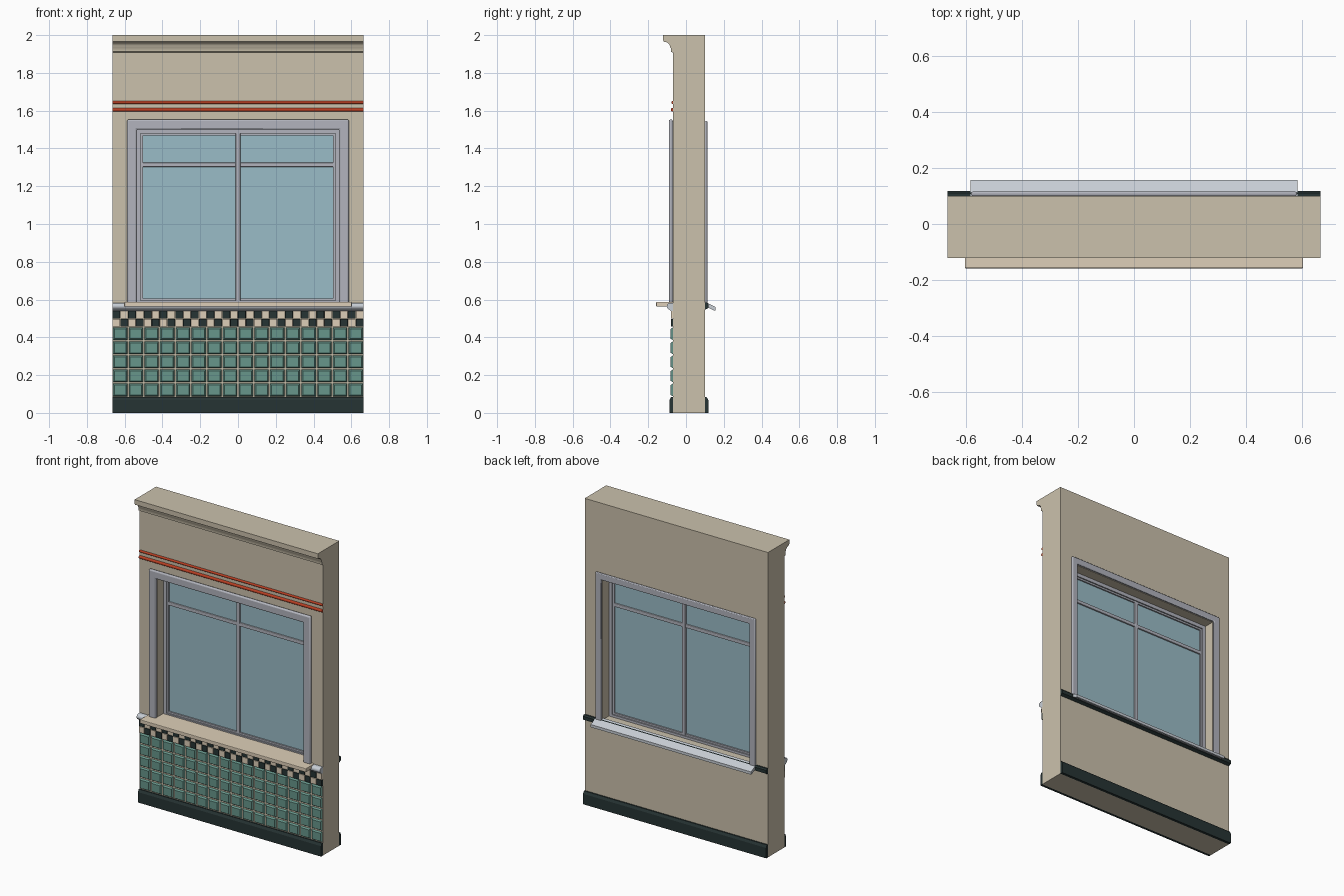
import bpy, bmesh, math

if "Cube" in bpy.data.objects:
    bpy.data.objects.remove(bpy.data.objects["Cube"], do_unlink=True)


def material(name, rgb):
    m = bpy.data.materials.new(name)
    m.use_nodes = True
    col = [(c / 255 / 12.92 if c < 11 else ((c / 255 + 0.055) / 1.055) ** 2.4) for c in rgb] + [1]
    m.diffuse_color = col
    m.node_tree.nodes["Principled BSDF"].inputs["Base Color"].default_value = col
    return m


BEIGE = material("beige plaster", (203, 193, 172))
CREAM = material("cream stone", (222, 207, 184))
GREY = material("grey frame", (178, 180, 189))
PALE = material("pale grey trim", (199, 205, 212))
GLASS = material("blue glass", (154, 188, 199))
GREEN = material("green tile", (103, 150, 139))
DARK = material("dark tile", (38, 51, 51))
RED = material("red stripe", (186, 64, 36))

W = 0.665            # half width of the wall
FRONT, BACK = -0.07, 0.10


def finish(name, bm, mats, bevel=0, smooth=False):
    bmesh.ops.recalc_face_normals(bm, faces=bm.faces)
    mesh = bpy.data.meshes.new(name)
    bm.to_mesh(mesh)
    bm.free()
    ob = bpy.data.objects.new(name, mesh)
    bpy.context.collection.objects.link(ob)
    for m in mats:
        mesh.materials.append(m)
    if bevel:
        mod = ob.modifiers.new("bevel", "BEVEL")
        mod.width, mod.segments = bevel, 2
    if smooth:
        bpy.ops.object.select_all(action="DESELECT")
        ob.select_set(True)
        bpy.context.view_layer.objects.active = ob
        bpy.ops.object.shade_smooth_by_angle(angle=math.radians(40))
    return ob


def extrude(name, points, offset, mat, **kw):
    """Extrude a closed outline of 3D points along an offset."""
    bm = bmesh.new()
    face = bm.faces.new([bm.verts.new(p) for p in points])
    res = bmesh.ops.extrude_face_region(bm, geom=[face], use_keep_orig=True)
    moved = [v for v in res["geom"] if isinstance(v, bmesh.types.BMVert)]
    bmesh.ops.translate(bm, verts=moved, vec=offset)
    return finish(name, bm, [mat], **kw)


def moulding(name, profile, mat, half=W, **kw):
    """Run a (y, z) profile across the wall."""
    return extrude(name, [(-half, y, z) for y, z in profile], (2 * half, 0, 0), mat, **kw)


def box(name, x0, x1, y0, y1, z0, z1, mat, **kw):
    pts = [(x0, y0, z0), (x0, y1, z0), (x0, y1, z1), (x0, y0, z1)]
    return extrude(name, pts, (x1 - x0, 0, 0), mat, **kw)


def ring(name, outer, inner, y0, y1, mat, **kw):
    """Rectangular frame; outer and inner are (half width, bottom, top)."""
    bm = bmesh.new()

    def loop(r, y):
        h, b, t = r
        return [bm.verts.new(p) for p in ((-h, y, b), (h, y, b), (h, y, t), (-h, y, t))]

    loops = [loop(outer, y0), loop(inner, y0), loop(inner, y1), loop(outer, y1)]
    for k in range(4):
        a, b = loops[k], loops[(k + 1) % 4]
        for i in range(4):
            j = (i + 1) % 4
            bm.faces.new((a[i], a[j], b[j], b[i]))
    return finish(name, bm, [mat], **kw)


def casing(name, half, top, width, bottom, y0, y1, bevel):
    """Three-sided surround around the opening."""
    i, t = half - width, top - width
    outline = [(-half, bottom), (-half, top), (half, top), (half, bottom),
               (i, bottom), (i, t), (-i, t), (-i, bottom)]
    extrude(name, [(x, y0, z) for x, z in outline], (0, y1 - y0, 0), GREY, bevel=bevel, smooth=True)


# Wall with window opening
ring("wall", (W, 0, 2), (0.537, 0.58, 1.503), FRONT, BACK, BEIGE)

# Cornice: straight lip, cove and small bead
cove = [(-0.118 + 0.034 * math.sin(a), 1.935 + 0.03 * math.cos(a))
        for a in [math.pi / 2 * k / 6 for k in range(7)]]
moulding("cornice", [(FRONT, 2), (-0.122, 2), (-0.122, 1.972), (-0.118, 1.972)] + cove
         + [(-0.08, 1.93), (-0.08, 1.912), (FRONT, 1.908)], BEIGE, smooth=True)

# Half-round red stripes
for name, z, r in (("upper_stripe", 1.644, 0.008), ("lower_stripe", 1.605, 0.010)):
    arc = [math.pi * k / 8 for k in range(9)]
    moulding(name, [(FRONT - r * math.sin(a), z + r * math.cos(a)) for a in arc], RED, smooth=True)

# Window surrounds
casing("front_casing", 0.587, 1.553, 0.052, 0.58, -0.091, FRONT, 0.008)
casing("back_casing", 0.58, 1.545, 0.042, 0.575, BACK, 0.115, 0.005)

# Window frame, bars and glass
ring("window_frame", (0.537, 0.58, 1.503), (0.515, 0.595, 1.48), -0.008, 0.032, GREY)
ring("window_sash", (0.52, 0.59, 1.485), (0.504, 0.606, 1.469), 0.0, 0.024, GREY)
box("mullion", -0.013, 0.013, -0.002, 0.026, 0.59, 1.485, GREY, bevel=0.004)
box("transom", -0.51, 0.51, 0.0, 0.024, 1.302, 1.325, GREY, bevel=0.004)
box("glass", -0.51, 0.51, 0.009, 0.015, 0.6, 1.475, GLASS)

# Front sill on a rounded band
box("front_sill", -0.603, 0.603, -0.158, -0.004, 0.562, 0.587, CREAM, bevel=0.004)
nose = [(-0.082 - 0.02 * math.sin(a), 0.565 + 0.018 * math.cos(a))
        for a in [math.pi * 0.8 * k / 8 for k in range(9)]]
moulding("sill_band", [(FRONT, 0.583)] + nose + [(-0.08, 0.54), (FRONT, 0.54)], PALE, smooth=True)

# Back rail and sloping sill
moulding("back_rail", [(BACK, 0.585), (0.11, 0.585), (0.118, 0.577), (0.118, 0.555), (BACK, 0.545)], DARK)
moulding("back_sill", [(0.09, 0.588), (0.105, 0.586), (0.157, 0.56), (0.157, 0.542),
                       (0.148, 0.542), (0.105, 0.565), (0.09, 0.565)], PALE, half=0.582)

# Base boards on both sides
for name, y, s in (("front_base", FRONT, -1), ("back_base", BACK, 1)):
    moulding(name, [(y, 0), (y + s * 0.018, 0), (y + s * 0.018, 0.068), (y + s * 0.009, 0.084), (y, 0.084)], DARK)


def tiles(name, cols, rows, z0, z1, gap, depth, slope, mats, rule):
    """Grid of raised tiles with sloping edges."""
    bm = bmesh.new()
    w, h = 2 * W / cols, (z1 - z0) / rows
    for c in range(cols):
        for r in range(rows):
            def rect(inset, y):
                xa, xb = -W + c * w + inset, -W + (c + 1) * w - inset
                za, zb = z0 + r * h + inset, z0 + (r + 1) * h - inset
                return [bm.verts.new(p) for p in ((xa, y, za), (xb, y, za), (xb, y, zb), (xa, y, zb))]

            low, high = rect(gap, FRONT), rect(gap + slope, FRONT - depth)
            faces = [bm.faces.new(high)]
            for i in range(4):
                j = (i + 1) % 4
                faces.append(bm.faces.new((low[i], low[j], high[j], high[i])))
            for f in faces:
                f.material_index = rule(c, r)
    finish(name, bm, mats)


tiles("wall_tiles", 16, 5, 0.084, 0.456, 0.004, 0.011, 0.007, [GREEN], lambda c, r: 0)
tiles("checker_band", 32, 2, 0.456, 0.54, 0.0005, 0.01, 0.001, [DARK, CREAM], lambda c, r: (c + r + 1) % 2)
